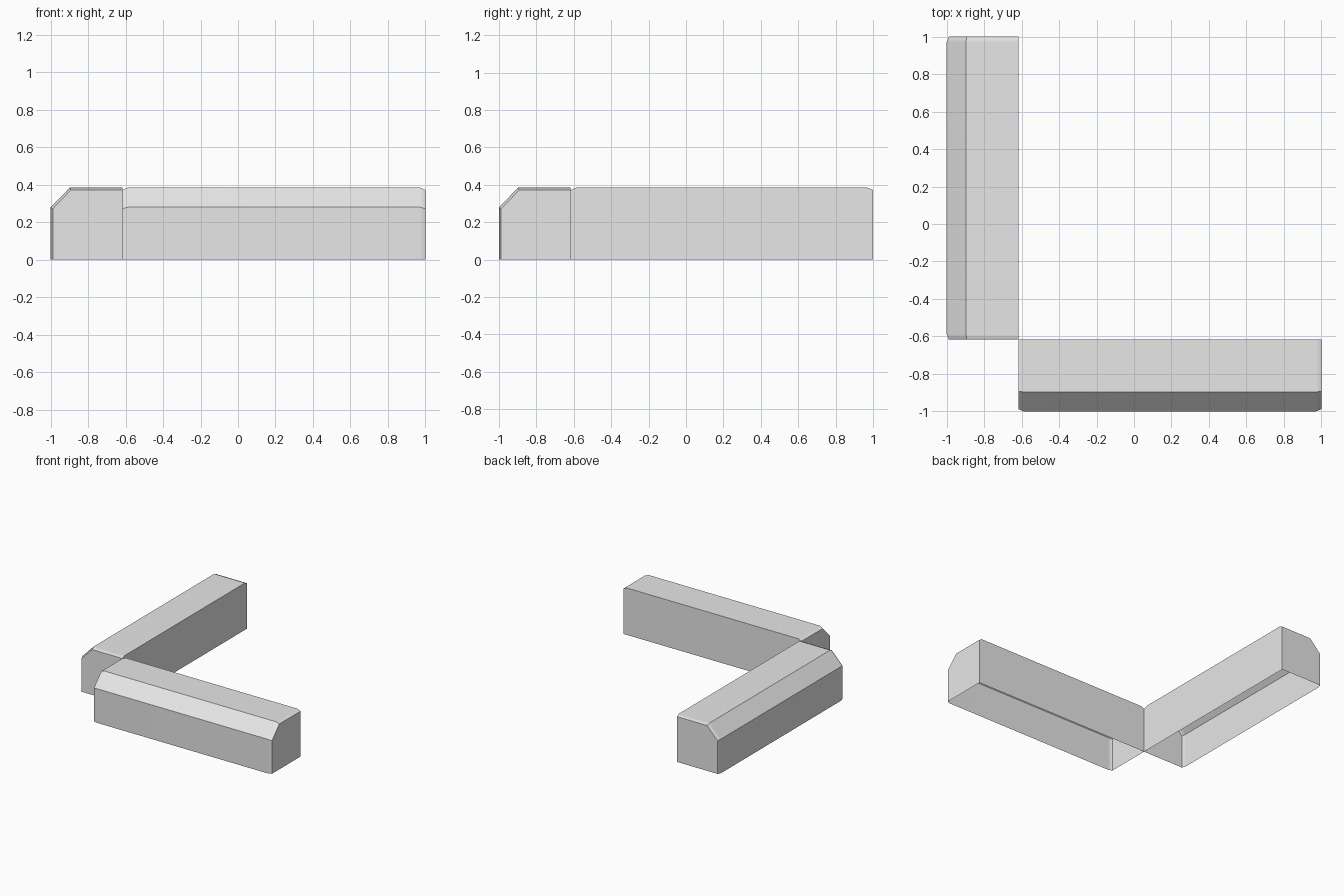
import bpy
import bmesh

cube = bpy.data.objects.get("Cube")
if cube:
    bpy.data.objects.remove(cube, do_unlink=True)

# Plain grey
GREY = (0.8, 0.8, 0.8, 1.0)
grey = bpy.data.materials.new("plain_grey")
grey.use_nodes = True
grey.diffuse_color = GREY
grey.node_tree.nodes["Principled BSDF"].inputs["Base Color"].default_value = GREY

INNER, HEIGHT, BEVEL = -0.617, 0.385, 0.03

# Cross-sections (across, z): full kerb profile and the slightly smaller end profile
full = [(-1, 0), (-1, 0.28), (-0.897, HEIGHT), (INNER, HEIGHT), (INNER, 0)]
end = [(-0.988, 0), (-0.988, 0.272), (-0.892, 0.372), (INNER, 0.372), (INNER, 0)]
stations = [(INNER, end), (INNER + BEVEL, full), (1 - BEVEL, full), (1, end)]


def make_kerb(name, along_x):
    """Hollow kerb, open underneath, with one chamfered long edge and bevelled ends."""
    bm = bmesh.new()
    rings = []
    for s, profile in stations:
        rings.append([bm.verts.new((s, a, z) if along_x else (a, s, z))
                      for a, z in profile])
    for r, q in zip(rings, rings[1:]):
        for i in range(len(r) - 1):
            bm.faces.new((r[i], r[i + 1], q[i + 1], q[i]))
    bm.faces.new(rings[0])
    bm.faces.new(rings[-1])
    bmesh.ops.recalc_face_normals(bm, faces=bm.faces)
    # The top must face up
    top = max(bm.faces, key=lambda f: f.calc_center_median().z * f.calc_area())
    highest = [f for f in bm.faces if all(v.co.z > HEIGHT - 0.001 for v in f.verts)]
    if (highest or [top])[0].normal.z < 0:
        bmesh.ops.reverse_faces(bm, faces=bm.faces)
    mesh = bpy.data.meshes.new(name)
    bm.to_mesh(mesh)
    bm.free()
    mesh.materials.append(grey)
    obj = bpy.data.objects.new(name, mesh)
    bpy.context.collection.objects.link(obj)

    # Soft end bevels, crisp chamfer, flat large faces
    bpy.ops.object.select_all(action="DESELECT")
    obj.select_set(True)
    bpy.context.view_layer.objects.active = obj
    bpy.ops.object.shade_smooth_by_angle(angle=0.6)
    weighted = obj.modifiers.new("flat_large_faces", "WEIGHTED_NORMAL")
    weighted.keep_sharp = True
    return obj


make_kerb("front_kerb", True)
make_kerb("side_kerb", False)
